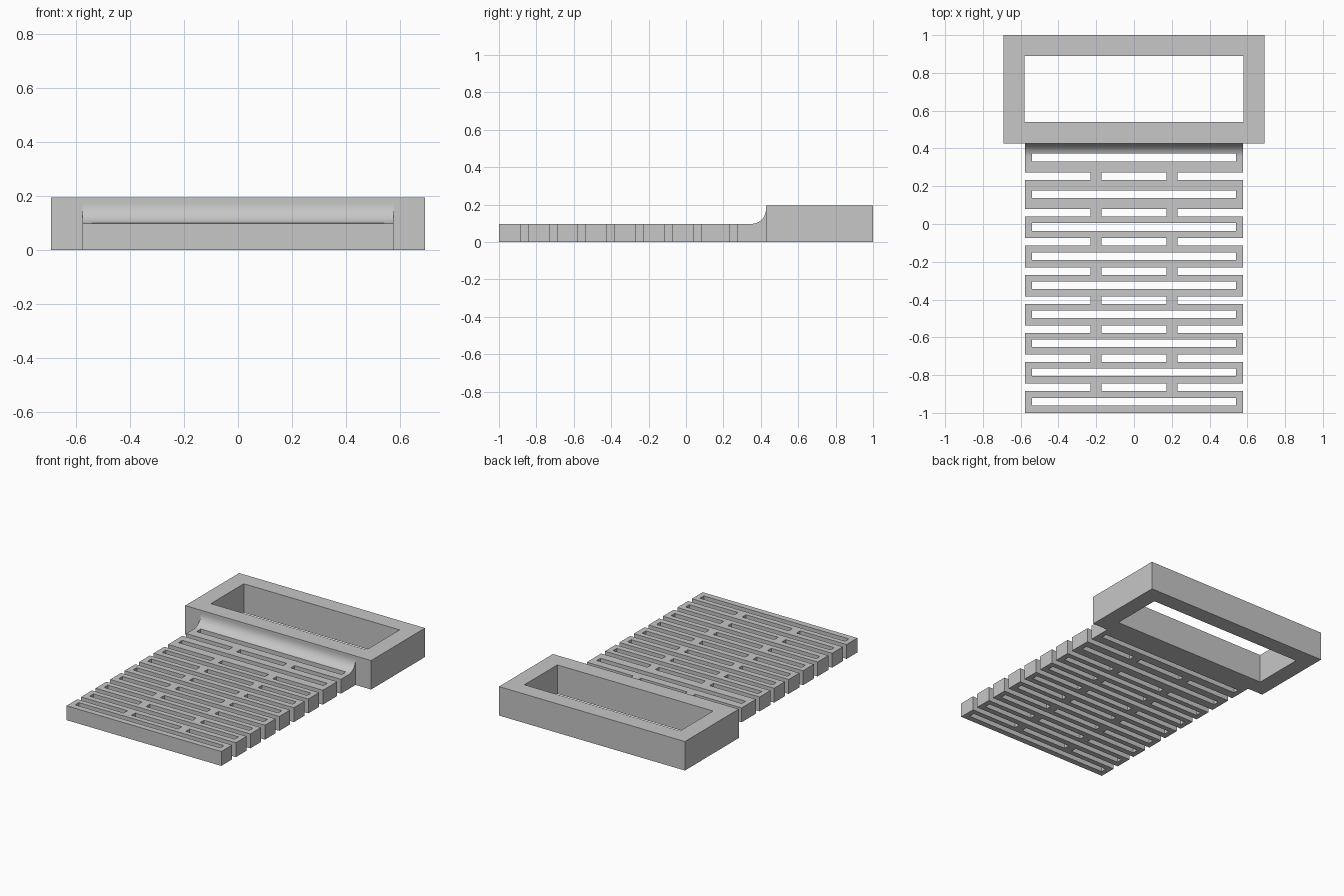
import bpy, bmesh, math

default = bpy.data.objects.get("Cube")
if default:
    bpy.data.objects.remove(default, do_unlink=True)

# Main dimensions
PLATE_TOP, FRAME_TOP = 0.097, 0.195
FRAME_FRONT, FILLET = 0.427, 0.075
HALF_PLATE, PITCH, GAP = 0.576, 0.154, 0.04

grey = bpy.data.materials.new("plain grey")
grey.use_nodes = True
colour = (0.57, 0.57, 0.57, 1)
grey.diffuse_color = colour
grey.node_tree.nodes["Principled BSDF"].inputs["Base Color"].default_value = colour


def add_object(name, bm):
    bmesh.ops.recalc_face_normals(bm, faces=bm.faces)
    mesh = bpy.data.meshes.new(name)
    bm.to_mesh(mesh)
    bm.free()
    mesh.materials.append(grey)
    obj = bpy.data.objects.new(name, mesh)
    bpy.context.collection.objects.link(obj)
    return obj


def add_box(bm, x0, x1, y0, y1, z0, z1):
    verts = bmesh.ops.create_cube(bm, size=1)["verts"]
    for v in verts:
        v.co = (x1 if v.co.x > 0 else x0,
                y1 if v.co.y > 0 else y0,
                z1 if v.co.z > 0 else z0)


def cut(obj, boxes):
    """Cut full-height rectangular openings (x0, x1, y0, y1)."""
    bm = bmesh.new()
    for box in boxes:
        add_box(bm, *box, -0.1, 0.4)
    cutter = add_object("cutter", bm)
    cutter.hide_render = True
    mod = obj.modifiers.new("openings", "BOOLEAN")
    mod.operation, mod.solver, mod.object = "DIFFERENCE", "EXACT", cutter
    bpy.context.view_layer.objects.active = obj
    bpy.ops.object.modifier_apply(modifier=mod.name)
    bpy.data.objects.remove(cutter, do_unlink=True)


# Raised rectangular frame
bm = bmesh.new()
add_box(bm, -0.692, 0.692, FRAME_FRONT, 1, 0, FRAME_TOP)
frame = add_object("frame", bm)
cut(frame, [(-0.58, 0.58, 0.54, 0.89)])

# Slotted plate: side profile with a concave fillet, extruded across
profile = [(-1, 0), (FRAME_FRONT, 0)]
for i in range(13):
    a = math.pi / 2 * i / 12
    profile.append((FRAME_FRONT - FILLET + FILLET * math.cos(a),
                    PLATE_TOP + FILLET - FILLET * math.sin(a)))
profile.append((-1, PLATE_TOP))
bm = bmesh.new()
side = bm.faces.new([bm.verts.new((-HALF_PLATE, y, z)) for y, z in profile])
moved = bmesh.ops.extrude_face_region(bm, geom=[side])["geom"]
bmesh.ops.translate(bm, vec=(2 * HALF_PLATE, 0, 0),
                    verts=[v for v in moved if isinstance(v, bmesh.types.BMVert)])
plate = add_object("slotted_plate", bm)

# Closed slots inside each link, and gaps between links bridged by two webs
slots = [-0.96 + PITCH * k for k in range(7)] + [0.138, 0.332]
gaps = [-0.885 + PITCH * k for k in range(7)] + [0.232]
openings = [(-0.54, 0.54, y, y + GAP) for y in slots]
for y in gaps:
    for x0, x1 in ((-0.7, -0.231), (-0.173, 0.173), (0.231, 0.7)):
        openings.append((x0, x1, y, y + GAP))
cut(plate, openings)

# Smooth fillet with sharp edges elsewhere
bpy.ops.object.select_all(action="DESELECT")
plate.select_set(True)
bpy.context.view_layer.objects.active = plate
bpy.ops.object.shade_smooth_by_angle(angle=math.radians(30))
